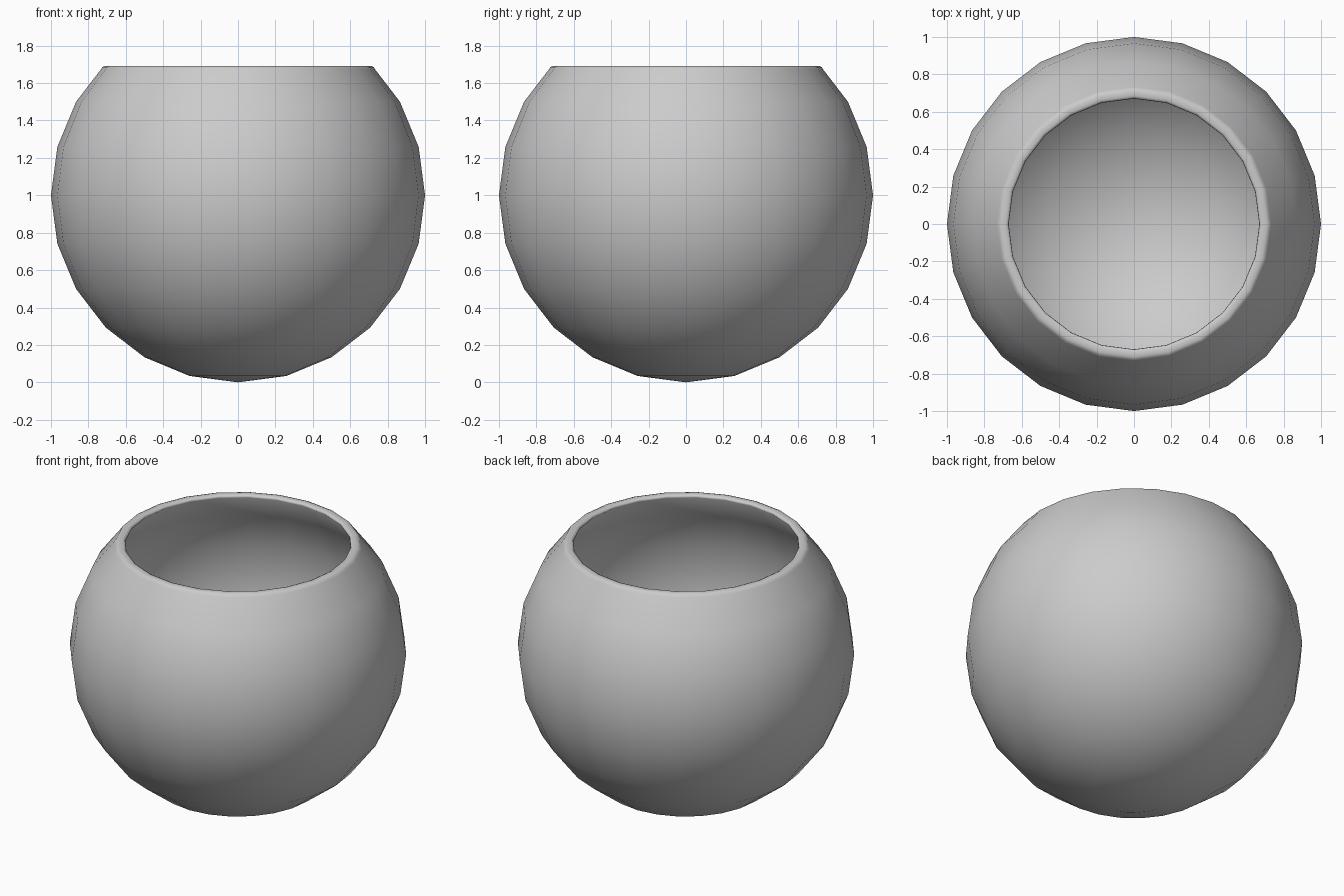
import bpy, bmesh, math

if "Cube" in bpy.data.objects:
    bpy.data.objects.remove(bpy.data.objects["Cube"])

SEGMENTS = 24

def arc(radius):
    # Sphere profile in 15 degree steps, from bottom pole up to 30 degrees above the equator
    return [(radius * math.cos(math.radians(a)), 1 + radius * math.sin(math.radians(a)))
            for a in range(-90, 31, 15)]

# Outer wall, rounded rim, inner wall
rim = [(0.733, 1.673), (0.725, 1.686), (0.710, 1.692), (0.685, 1.692), (0.672, 1.686), (0.670, 1.675)]
profile = arc(1.0) + rim + arc(0.965)[::-1]

# Revolve the profile around z
bm = bmesh.new()
verts = [bm.verts.new((max(r, 0), 0, z)) for r, z in profile]
edges = [bm.edges.new(pair) for pair in zip(verts, verts[1:])]
bmesh.ops.spin(bm, geom=verts + edges, cent=(0, 0, 0), axis=(0, 0, 1),
               angle=math.tau, steps=SEGMENTS, use_duplicate=False)
bmesh.ops.remove_doubles(bm, verts=bm.verts, dist=0.0005)
bmesh.ops.recalc_face_normals(bm, faces=bm.faces)
for face in bm.faces:
    face.smooth = True

mesh = bpy.data.meshes.new("round_bowl")
bm.to_mesh(mesh)
bm.free()
bowl = bpy.data.objects.new("round_bowl", mesh)
bpy.context.collection.objects.link(bowl)
